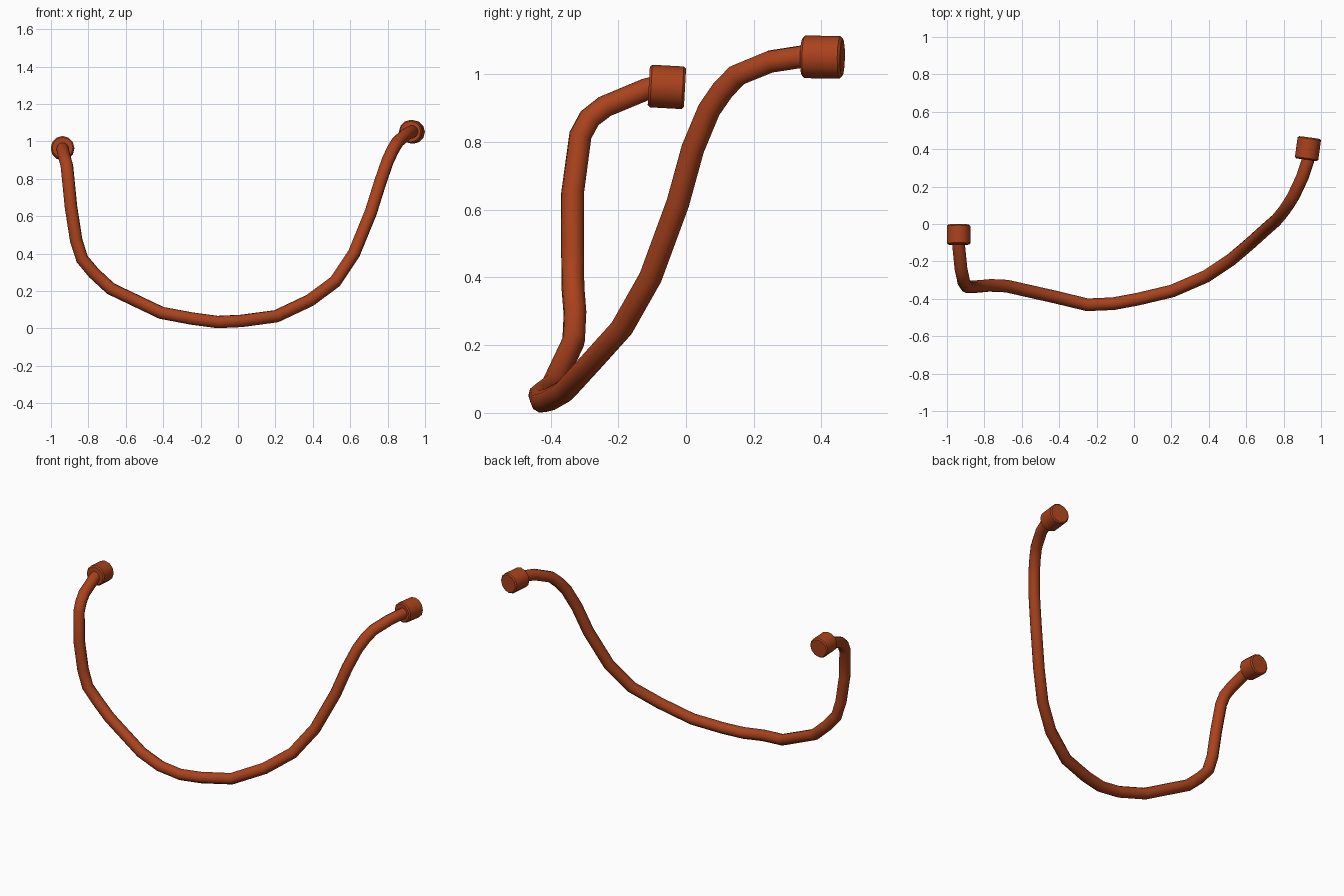
import bpy
import math
from mathutils import Vector

if "Cube" in bpy.data.objects:
    bpy.data.objects.remove(bpy.data.objects["Cube"])

mat = bpy.data.materials.new("rust_red")
mat.diffuse_color = (0.40, 0.055, 0.012, 1)
mat.use_nodes = True
mat.node_tree.nodes["Principled BSDF"].inputs["Base Color"].default_value = mat.diffuse_color


def smooth(ob, angle):
    bpy.ops.object.select_all(action='DESELECT')
    ob.select_set(True)
    bpy.context.view_layer.objects.active = ob
    bpy.ops.object.shade_smooth_by_angle(angle=math.radians(angle))


# Hose: round tube swept along a bent centre line
path = [
    (-0.94, -0.06, 0.97), (-0.937, -0.12, 0.955), (-0.925, -0.24, 0.905),
    (-0.915, -0.285, 0.87), (-0.91, -0.312, 0.82), (-0.893, -0.335, 0.65),
    (-0.865, -0.335, 0.47), (-0.833, -0.334, 0.37), (-0.77, -0.328, 0.295),
    (-0.68, -0.332, 0.212), (-0.41, -0.393, 0.083), (-0.25, -0.432, 0.053),
    (-0.11, -0.426, 0.034), (0.02, -0.402, 0.04), (0.205, -0.358, 0.065),
    (0.385, -0.28, 0.15), (0.52, -0.19, 0.25), (0.62, -0.105, 0.40),
    (0.71, -0.024, 0.62), (0.76, 0.02, 0.78), (0.80, 0.068, 0.895),
    (0.827, 0.108, 0.953), (0.853, 0.15, 0.997), (0.90, 0.25, 1.038),
    (0.93, 0.34, 1.052), (0.935, 0.40, 1.05)]
curve = bpy.data.curves.new("hose_path", 'CURVE')
curve.dimensions = '3D'
curve.bevel_depth = 0.034
curve.bevel_resolution = 3
curve.use_fill_caps = True
spline = curve.splines.new('POLY')
spline.points.add(len(path) - 1)
for point, co in zip(spline.points, path):
    point.co = (*co, 1)
hose = bpy.data.objects.new("hose", curve)
bpy.context.collection.objects.link(hose)
bpy.context.view_layer.objects.active = hose
hose.select_set(True)
bpy.ops.object.convert(target='MESH')
hose = bpy.context.object
hose.data.materials.append(mat)
smooth(hose, 50)


# End fittings: short thick collars with slightly softened rims
def fitting(name, start, end):
    a, b = Vector(start), Vector(end)
    bpy.ops.mesh.primitive_cylinder_add(
        vertices=12, radius=0.063, depth=(b - a).length, location=(a + b) / 2,
        rotation=(b - a).to_track_quat('Z', 'Y').to_euler())
    ob = bpy.context.object
    ob.name = name
    ob.data.materials.append(mat)
    bevel = ob.modifiers.new("rim", 'BEVEL')
    bevel.width = 0.007
    bevel.segments = 1
    bevel.limit_method = 'ANGLE'
    bevel.angle_limit = math.radians(60)
    smooth(ob, 40)


fitting("left_fitting", (-0.938, -0.11, 0.966), (-0.938, -0.003, 0.96))
fitting("right_fitting", (0.922, 0.344, 1.052), (0.938, 0.462, 1.05))
